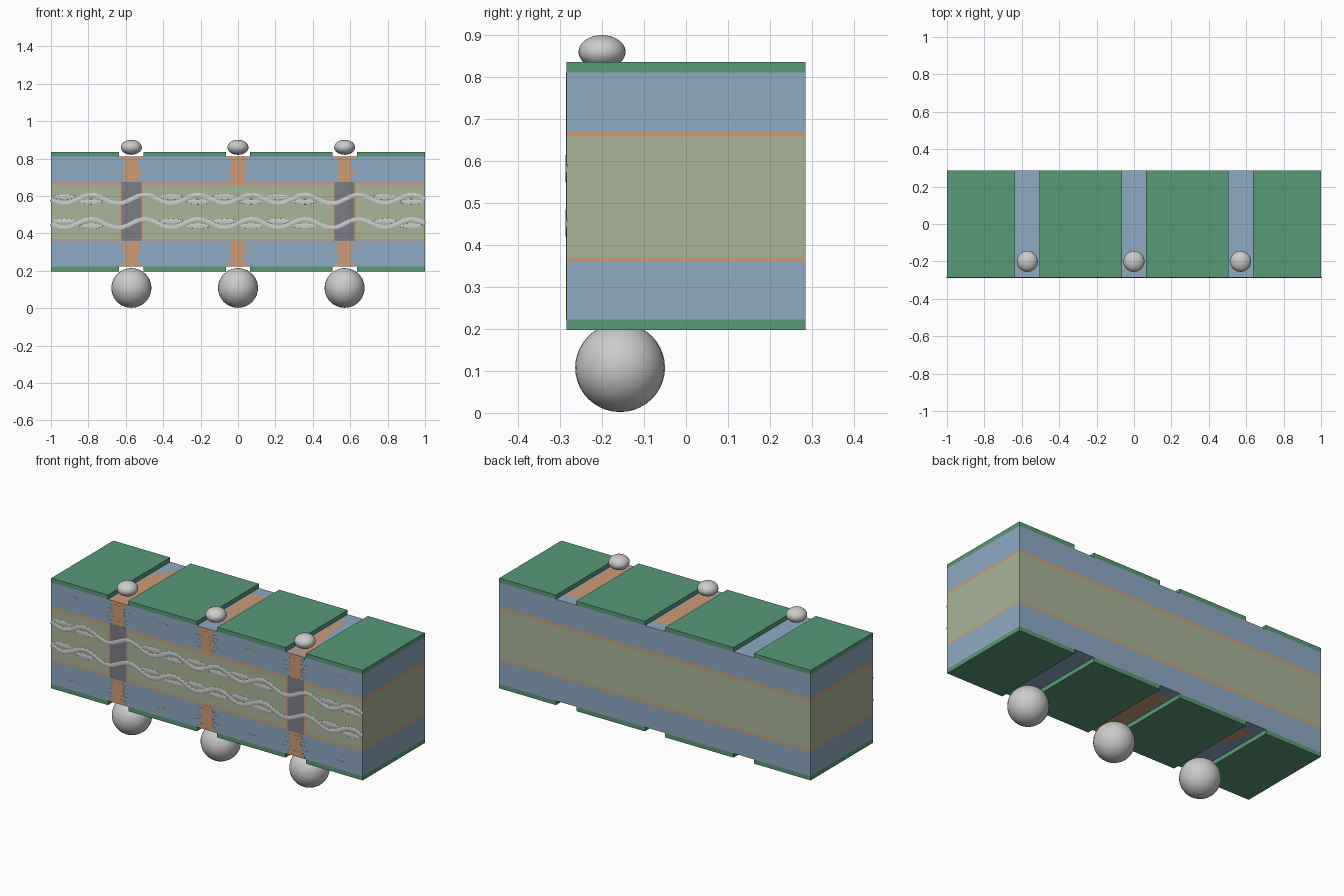
import bpy, bmesh, math

if "Cube" in bpy.data.objects:
    bpy.data.objects.remove(bpy.data.objects["Cube"])

Y0, Y1 = -0.285, 0.285
MID = 0.5165                 # mirror height of the layer stack
VIAS = (-0.57, 0.0, 0.57)


def mat(name, rgb):
    m = bpy.data.materials.new(name)
    m.diffuse_color = (*rgb, 1)
    m.use_nodes = True
    m.node_tree.nodes["Principled BSDF"].inputs["Base Color"].default_value = m.diffuse_color
    return m


GREEN = mat("mask_green", (0.10, 0.32, 0.19))
BLUE = mat("film_blue", (0.27, 0.40, 0.55))
COPPER = mat("copper", (0.62, 0.33, 0.18))
CORE = mat("core_olive", (0.40, 0.46, 0.31))
PLUG = mat("plug_grey", (0.20, 0.20, 0.24))


def prism(name, pts, y0, y1, m):
    """Extrude an xz outline along y."""
    bm = bmesh.new()
    f = bm.faces.new([bm.verts.new((x, y0, z)) for x, z in pts])
    ext = bmesh.ops.extrude_face_region(bm, geom=[f])["geom"]
    bmesh.ops.translate(bm, vec=(0, y1 - y0, 0),
                        verts=[v for v in ext if isinstance(v, bmesh.types.BMVert)])
    bmesh.ops.recalc_face_normals(bm, faces=bm.faces)
    me = bpy.data.meshes.new(name)
    bm.to_mesh(me)
    bm.free()
    me.materials.append(m)
    ob = bpy.data.objects.new(name, me)
    bpy.context.collection.objects.link(ob)
    return ob


def box(name, x0, x1, z0, z1, m, y0=Y0, y1=Y1):
    return prism(name, [(x0, z0), (x1, z0), (x1, z1), (x0, z1)], y0, y1, m)


def ball(name, loc, scale, seg=32, rings=20):
    bpy.ops.mesh.primitive_uv_sphere_add(segments=seg, ring_count=rings, radius=1, location=loc)
    ob = bpy.context.object
    ob.name = name
    ob.scale = scale
    bpy.ops.object.shade_smooth()
    return ob


# core slab
box("core", -1, 1, 0.37, 0.658, CORE)

for side, tag in ((1, "top"), (-1, "bottom")):
    def z(v):
        return v if side > 0 else 2 * MID - v

    # copper plane, build-up film
    box(f"copper_plane_{tag}", -1, 1, z(0.658), z(0.672), COPPER)
    box(f"build_up_film_{tag}", -1, 1, z(0.672), z(0.811), BLUE)

    # solder mask split by three slots
    edges = [-1] + [v + d for v in VIAS for d in (-0.065, 0.065)] + [1]
    for i in range(0, 8, 2):
        box(f"solder_mask_{tag}", edges[i], edges[i + 1], z(0.811), z(0.836), GREEN)

    for v in VIAS:
        # long pad flush with the slot floor
        box(f"slot_pad_{tag}", v - 0.055, v + 0.055, z(0.797), z(0.811), COPPER,
            Y0 - 0.0005, 0.21)
        # stacked tapered vias with thin capture pads
        for k in range(3):
            a, b = 0.670 + 0.0425 * k, 0.7125 + 0.0425 * k
            prism(f"micro_via_{tag}", [(v - 0.03, z(a)), (v + 0.03, z(a)),
                  (v + 0.042, z(b)), (v - 0.042, z(b))], Y0 - 0.0008, -0.2, COPPER)
        for h, w in ((0.694, 0.06), (0.715, 0.075), (0.738, 0.06), (0.762, 0.08), (0.784, 0.06)):
            prism(f"capture_pad_{tag}", [(v - w, z(h)), (v, z(h - 0.006)), (v + w, z(h)),
                  (v, z(h + 0.006))], Y0 - 0.001, -0.2, COPPER)
    # isolated traces between the vias
    for x in (-0.855, -0.285, 0.285, 0.855):
        prism(f"trace_{tag}", [(x - 0.035, z(0.762)), (x, z(0.758)), (x + 0.035, z(0.762)),
              (x, z(0.766))], Y0 - 0.001, -0.2, COPPER)

# plated through holes with filler
for v in (VIAS[0], VIAS[2]):
    box("hole_plating", v - 0.063, v + 0.063, 0.36, 0.673, COPPER, Y0 - 0.0004, -0.2)
    box("hole_plug", v - 0.053, v + 0.053, 0.36, 0.675, PLUG, Y0 - 0.001, -0.2)

# glass weave: wavy warp strands and lens-shaped weft bundles
for zc in (0.582, 0.452):
    cu = bpy.data.curves.new("warp_strand", "CURVE")
    cu.dimensions = "3D"
    cu.bevel_depth = 0.012
    cu.bevel_resolution = 3
    cu.use_fill_caps = True
    sp = cu.splines.new("POLY")
    n = 140
    sp.points.add(n)
    for i in range(n + 1):
        x = -1 + 2 * i / n
        sp.points[i].co = (x, 0, zc + 0.023 * math.cos(7 * math.pi * (x + 0.5)), 1)
    ob = bpy.data.objects.new("warp_strand", cu)
    ob.location.y = Y0
    ob.scale.y = 0.22
    bpy.context.collection.objects.link(ob)
    for k in range(14):
        x = -0.929 + k / 7
        if 0.45 < abs(x) < 0.7:
            continue
        dz = 0.013 if k % 2 == 0 else -0.013
        ball("weft_bundle", (x, Y0, zc + dz), (0.061, 0.002, 0.0135), 24, 12)

# solder bumps above and solder balls below
for v in VIAS:
    ball("solder_bump", (v, -0.2, 0.86), (0.056, 0.056, 0.04))
    ball("solder_ball", (v, -0.157, 0.108), (0.107, 0.107, 0.106))
